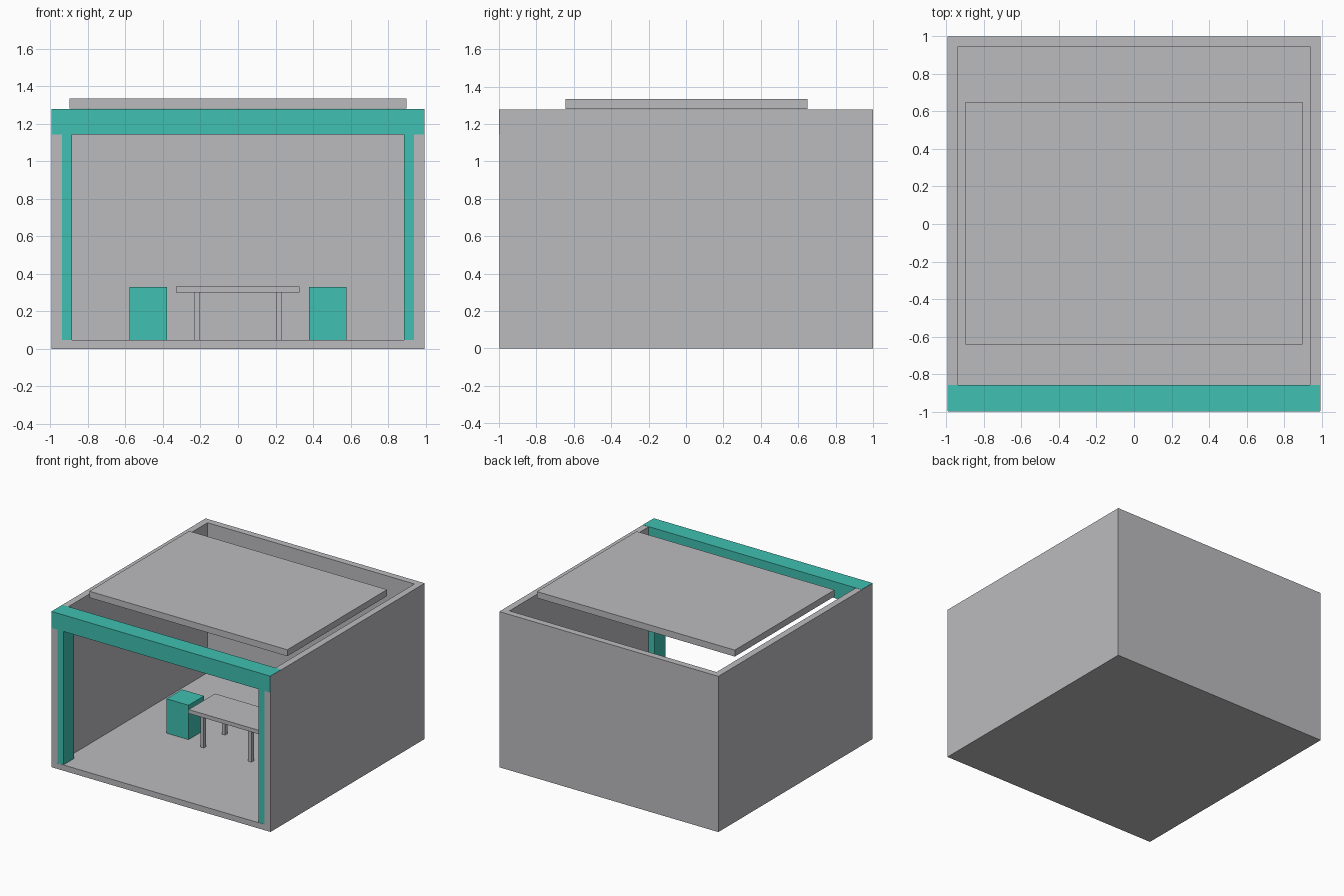
import bpy

cube = bpy.data.objects.get("Cube")
if cube:
    bpy.data.objects.remove(cube, do_unlink=True)


def make_material(name, rgb):
    mat = bpy.data.materials.new(name)
    mat.use_nodes = True
    mat.diffuse_color = (*rgb, 1)
    mat.node_tree.nodes["Principled BSDF"].inputs["Base Color"].default_value = (*rgb, 1)
    return mat


grey = make_material("light grey", (0.5, 0.5, 0.52))
teal = make_material("teal", (0.05, 0.53, 0.445))


def box(name, xs, ys, zs, mat):
    """Axis-aligned box from its (min, max) ranges."""
    spans = (xs, ys, zs)
    bpy.ops.mesh.primitive_cube_add(size=1, location=[(a + b) / 2 for a, b in spans])
    obj = bpy.context.object
    obj.name = name
    obj.scale = [b - a for a, b in spans]
    bpy.ops.object.transform_apply(location=False, rotation=False, scale=True)
    obj.data.materials.append(mat)
    return obj


def mirrored(name, xs, ys, zs, mat):
    """A box on the left (+x) and its twin on the right (-x)."""
    box("left_" + name, xs, ys, zs, mat)
    box("right_" + name, (-xs[1], -xs[0]), ys, zs, mat)


HALF_X, INNER_X = 0.994, 0.939
FRONT, BACK = -0.998, 1.0
FLOOR, TOP = 0.047, 1.277
TINY = 0.0015

# Room shell: floor, back wall and side walls, open at the front and top
box("floor", (-INNER_X, INNER_X), (FRONT, 0.946), (0, FLOOR), grey)
box("back_wall", (-INNER_X, INNER_X), (0.946, BACK), (0, TOP), grey)
mirrored("side_wall", (INNER_X, HALF_X), (FRONT, BACK), (0, TOP), grey)

# Raised roof panel
box("roof_panel", (-0.898, 0.898), (-0.643, 0.65), (1.28, 1.333), grey)

# Teal entrance frame: posts lining the walls, and the header beam
mirrored("front_post", (0.886, INNER_X + 0.01), (FRONT + TINY, -0.858), (TINY, 1.16), teal)
box("header_beam", (TINY - HALF_X, HALF_X - TINY), (-1.0, -0.858), (1.143, TOP + TINY), teal)

# Table with four legs
box("table_top", (-0.33, 0.328), (-0.168, 0.174), (0.301, 0.333), grey)
for side, ys in (("front", (-0.156, -0.126)), ("back", (0.121, 0.151))):
    mirrored(side + "_table_leg", (0.202, 0.232), ys, (FLOOR, 0.301), grey)

# Block seats on both sides of the table
mirrored("block_seat", (0.379, 0.579), (-0.1, 0.1), (FLOOR, 0.329), teal)
